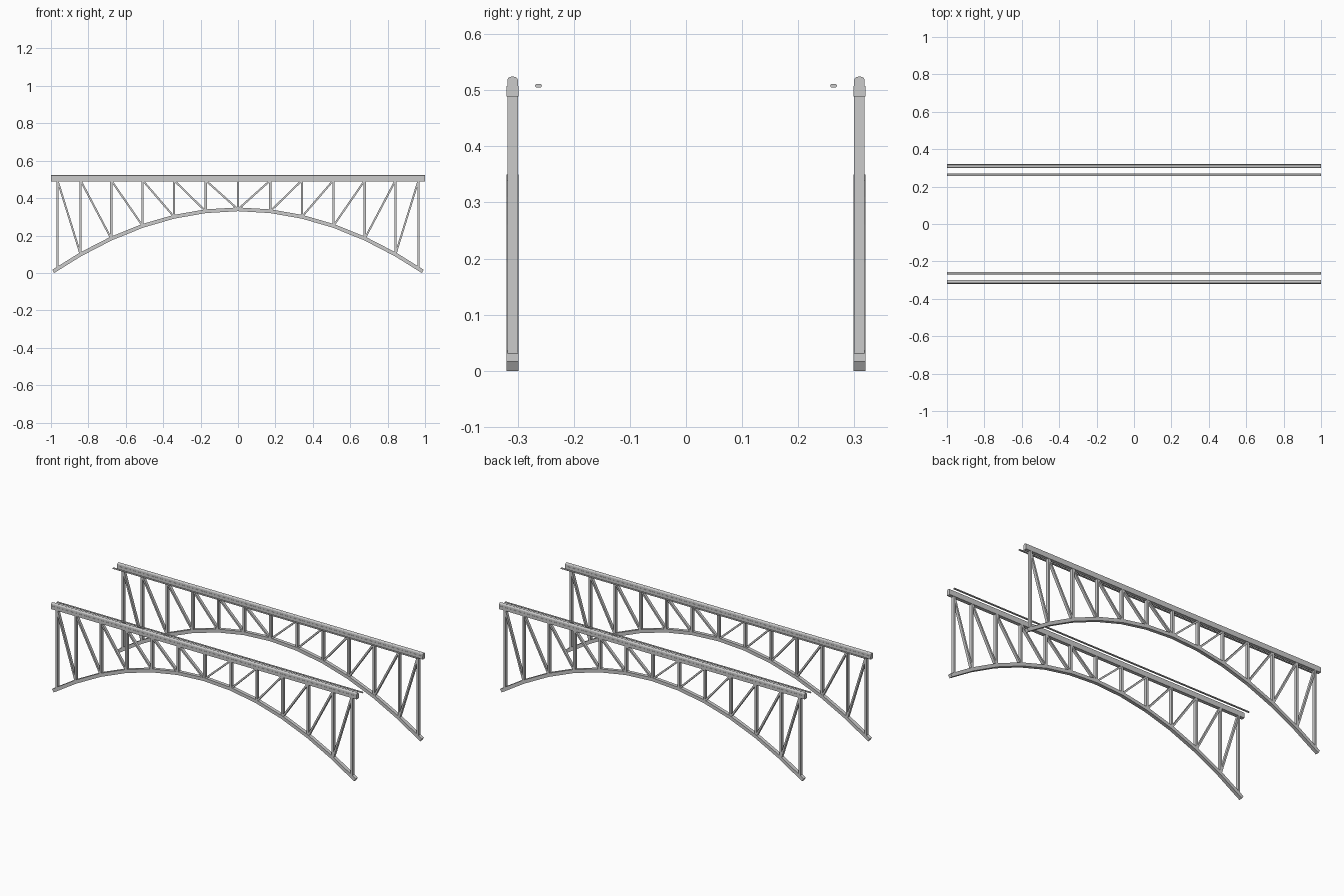
import bpy, bmesh, math
from mathutils import Vector

if "Cube" in bpy.data.objects:
    bpy.data.objects.remove(bpy.data.objects["Cube"])

Y = 0.309                 # centre plane of each truss
NODES = [0, 0.173, 0.342, 0.51, 0.678, 0.842, 0.965]
CHORD_Z = 0.495


def arch_z(x):
    return 0.34 - 0.34 * x * x


def loft(name, rings):
    """Closed solid through a list of equal-sized rings."""
    bm = bmesh.new()
    vs = [[bm.verts.new(p) for p in ring] for ring in rings]
    n = len(rings[0])
    for a, b in zip(vs, vs[1:]):
        for i in range(n):
            j = (i + 1) % n
            bm.faces.new((a[i], a[j], b[j], b[i]))
    bm.faces.new(vs[0])
    bm.faces.new(vs[-1])
    bmesh.ops.recalc_face_normals(bm, faces=bm.faces)
    me = bpy.data.meshes.new(name)
    bm.to_mesh(me)
    bm.free()
    ob = bpy.data.objects.new(name, me)
    bpy.context.collection.objects.link(ob)
    return ob


def bar(name, points, y, width, depth):
    """Mitred rectangular bar along a polyline in the xz plane."""
    pts = [Vector(p) for p in points]
    rings = []
    for i, p in enumerate(pts):
        d0 = (p - pts[max(i - 1, 0)]).normalized()
        d1 = (pts[min(i + 1, len(pts) - 1)] - p).normalized()
        t = (d0 + d1).normalized()
        d = d0 if i else d1
        h = depth / 2 / t.dot(d)
        n = Vector((-t.y, t.x)) * h
        rings.append([(p.x + s * n.x, y + w * width / 2, p.y + s * n.y)
                      for s, w in ((-1, -1), (-1, 1), (1, 1), (1, -1))])
    return loft(name, rings)


def extrude_x(name, profile, y, z, half=1.0):
    return loft(name, [[(x, y + a, z + b) for a, b in profile] for x in (-half, half)])


def rounded(w, h, r, bottom=True, steps=4):
    """Rounded rectangle profile, optionally with a square bottom."""
    out = []
    corners = [(1, 1, 0), (-1, 1, 90), (-1, -1, 180), (1, -1, 270)]
    for sx, sy, start in corners:
        if sy < 0 and not bottom:
            out.append((sx * w / 2, -h / 2))
            continue
        for k in range(steps + 1):
            a = math.radians(start + 90 * k / steps)
            out.append((sx * (w / 2 - r) + r * math.cos(a),
                        sy * (h / 2 - r) + r * math.sin(a)))
    return out


arch_xs = [-0.988] + [-x for x in NODES[:0:-1][1:]] + NODES[:-1] + [0.988]

for side, s in (("front", -1), ("back", 1)):
    y = s * Y
    # arched lower chord
    bar(side + "_arch", [(x, arch_z(x)) for x in arch_xs], y, 0.021, 0.020)
    # straight upper chord and the round-topped rail on it
    bar(side + "_top_chord", [(-1, 0.498), (1, 0.498)], y, 0.021, 0.019)
    extrude_x(side + "_top_rail", rounded(0.019, 0.017, 0.007, False), y, 0.5155)
    # thin inner rail
    extrude_x(side + "_inner_rail", rounded(0.012, 0.006, 0.0029), s * 0.263, 0.508)
    # vertical posts
    for x in sorted({m * v for v in NODES for m in (-1, 1)}):
        bar(side + "_post", [(x, arch_z(x)), (x, CHORD_Z)], y, 0.019, 0.012)
    # diagonals, leaning towards the middle at the bottom
    for a, b in zip(NODES, NODES[1:]):
        for m in (-1, 1):
            bar(side + "_diagonal", [(m * a, arch_z(a)), (m * b, CHORD_Z)], y, 0.017, 0.010)
